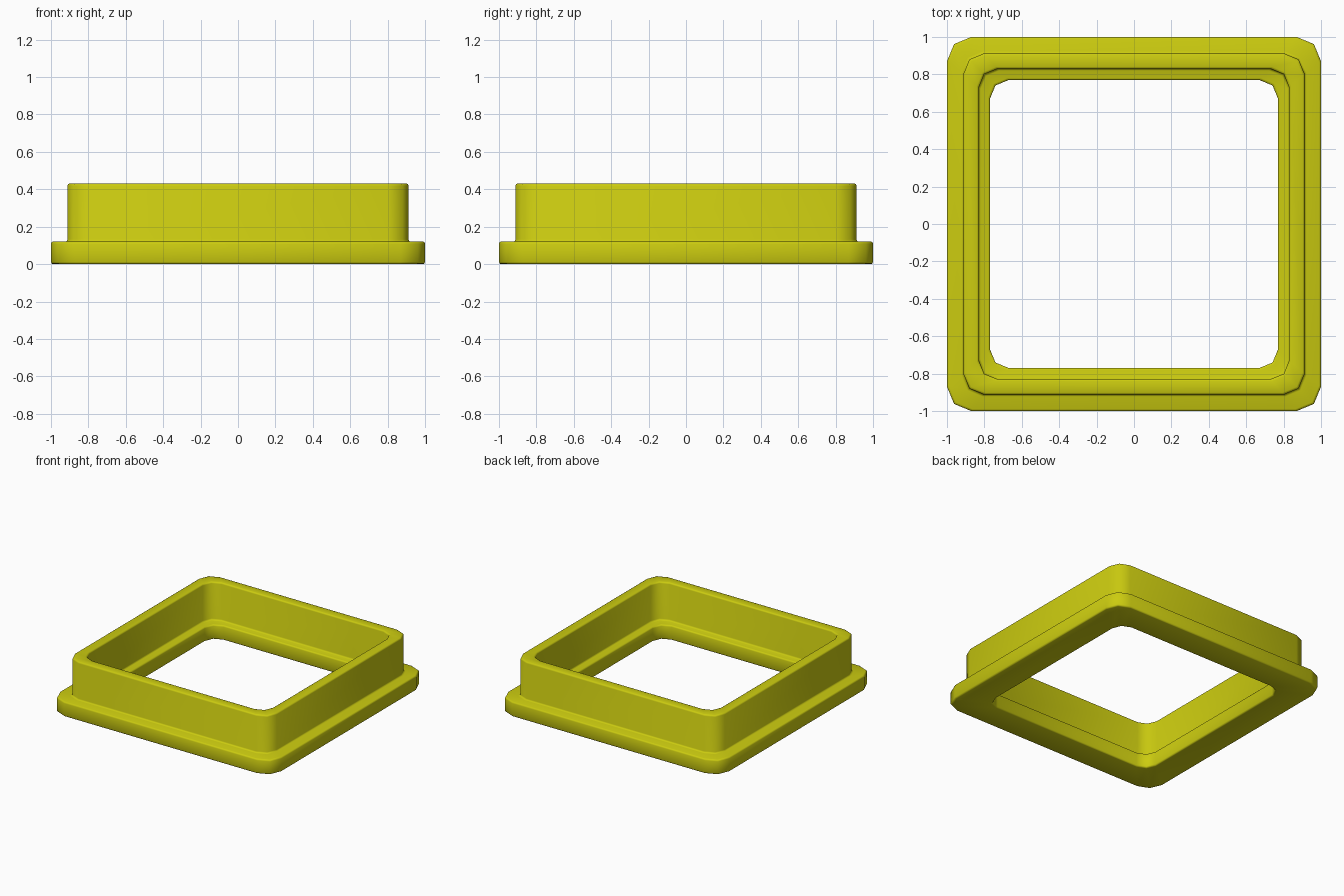
import bpy
import bmesh
from math import cos, sin, pi, radians

if "Cube" in bpy.data.objects:
    bpy.data.objects.remove(bpy.data.objects["Cube"])

yellow = bpy.data.materials.new("yellow")
yellow.use_nodes = True
colour = (0.6, 0.6, 0.005, 1)
yellow.diffuse_color = colour
yellow.node_tree.nodes["Principled BSDF"].inputs["Base Color"].default_value = colour


def rounded_square(half, radius, z, steps=2):
    """Points round a square whose corners are cut into a few flats."""
    points = []
    for corner in range(4):
        middle = pi / 4 + corner * pi / 2
        sx = 1 if cos(middle) > 0 else -1
        sy = 1 if sin(middle) > 0 else -1
        for i in range(steps + 1):
            a = corner * pi / 2 + i * pi / 2 / steps
            points.append((sx * (half - radius) + radius * cos(a),
                           sy * (half - radius) + radius * sin(a), z))
    return points


# Cross-section of the frame: half width, corner radius, height
flange_top, rim_top = 0.12, 0.43
profile = [
    (0.77, 0.10, 0), (1.0, 0.13, 0), (1.0, 0.13, flange_top),
    (0.912, 0.11, flange_top), (0.912, 0.11, rim_top),
    (0.83, 0.10, rim_top), (0.83, 0.10, flange_top), (0.77, 0.10, flange_top),
]

# Flanged square frame, swept round the opening
bm = bmesh.new()
loops = [[bm.verts.new(p) for p in rounded_square(*row)] for row in profile]
for k, lower in enumerate(loops):
    upper = loops[(k + 1) % len(loops)]
    for i in range(len(lower)):
        j = (i + 1) % len(lower)
        bm.faces.new((lower[i], lower[j], upper[j], upper[i]))
bmesh.ops.recalc_face_normals(bm, faces=bm.faces)
mesh = bpy.data.meshes.new("flanged_square_frame")
bm.to_mesh(mesh)
bm.free()
frame = bpy.data.objects.new("flanged_square_frame", mesh)
bpy.context.collection.objects.link(frame)
mesh.materials.append(yellow)

# Softened edges and a small fillet at the foot of the wall
bevel = frame.modifiers.new("soft_edges", "BEVEL")
bevel.width = 0.012
bevel.segments = 2
bevel.limit_method = "ANGLE"
bevel.angle_limit = radians(60)

bpy.context.view_layer.objects.active = frame
frame.select_set(True)
bpy.ops.object.modifier_apply(modifier=bevel.name)
bpy.ops.object.shade_smooth_by_angle(angle=radians(60))
